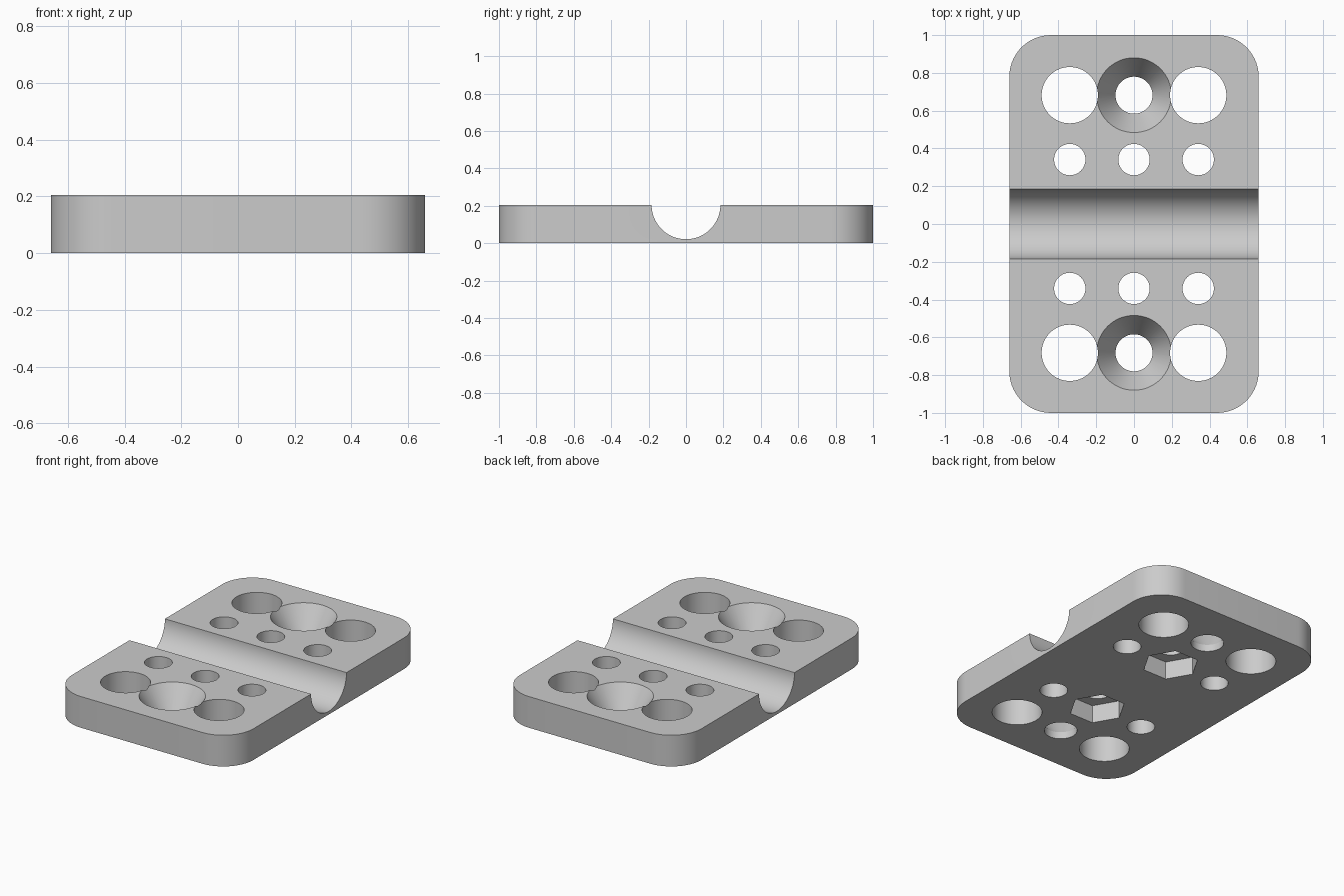
import bpy, math

if "Cube" in bpy.data.objects:
    bpy.data.objects.remove(bpy.data.objects["Cube"])

HX, HY, H = 0.66, 1.0, 0.205      # half width, half length, thickness
SEG = 64

grey = bpy.data.materials.new("plain grey")
grey.diffuse_color = (0.6, 0.6, 0.6, 1)
grey.use_nodes = True
grey.node_tree.nodes["Principled BSDF"].inputs["Base Color"].default_value = grey.diffuse_color

# Plate with rounded vertical corners
bpy.ops.mesh.primitive_cube_add(size=1, location=(0, 0, H / 2))
plate = bpy.context.object
plate.name = "clamp_plate"
plate.scale = (2 * HX, 2 * HY, H)
bpy.ops.object.transform_apply(location=True, rotation=True, scale=True)
weights = plate.data.attributes.new("bevel_weight_edge", 'FLOAT', 'EDGE')
for e in plate.data.edges:
    a, b = (plate.data.vertices[i].co for i in e.vertices)
    weights.data[e.index].value = 1.0 if abs(a.z - b.z) > 0.1 else 0.0
bev = plate.modifiers.new("corners", 'BEVEL')
bev.limit_method = 'WEIGHT'
bev.width = 0.22
bev.segments = 14
bpy.ops.object.modifier_apply(modifier=bev.name)
plate.data.materials.append(grey)


def cut(z0, z1, x, y, r0, r1=None, sides=SEG, rot=(0, 0, 0)):
    """Subtract a cylinder, cone or prism running from z0 to z1."""
    r1 = r0 if r1 is None else r1
    bpy.ops.mesh.primitive_cone_add(vertices=sides, radius1=r0, radius2=r1, depth=z1 - z0,
                                    location=(x, y, (z0 + z1) / 2), rotation=rot)
    cutter = bpy.context.object
    cutter.hide_render = True
    cutter.data.materials.append(grey)
    mod = plate.modifiers.new("cut", 'BOOLEAN')
    mod.operation = 'DIFFERENCE'
    mod.solver = 'EXACT'
    mod.object = cutter
    bpy.ops.object.select_all(action='DESELECT')
    plate.select_set(True)
    bpy.context.view_layer.objects.active = plate
    bpy.ops.object.modifier_apply(modifier=mod.name)
    bpy.data.objects.remove(cutter, do_unlink=True)


# Half-round channel across the plate
cut(H - 1, H + 1, 0, 0, 0.184, sides=96, rot=(0, math.pi / 2, 0))

for s in (-1, 1):
    # Large and small through holes
    for x in (-0.34, 0.34):
        cut(-0.1, H + 0.1, x, s * 0.682, 0.149)
    for x in (-0.34, 0, 0.34):
        cut(-0.1, H + 0.1, x, s * 0.341, 0.083)
    # Countersunk screw hole
    cut(-0.1, H + 0.1, 0, s * 0.682, 0.098)
    z0, slope, top = 0.045, 0.1 / (H - 0.045), H + 0.05
    cut(z0, top, 0, s * 0.682, 0.098, 0.098 + slope * (top - z0))
    # Hexagonal nut pocket in the underside, corners pointing along x
    cut(-0.1, 0.117, 0, s * 0.341, 0.17, sides=6, rot=(0, 0, math.pi / 6))

bpy.ops.object.shade_smooth_by_angle(angle=math.radians(25))
